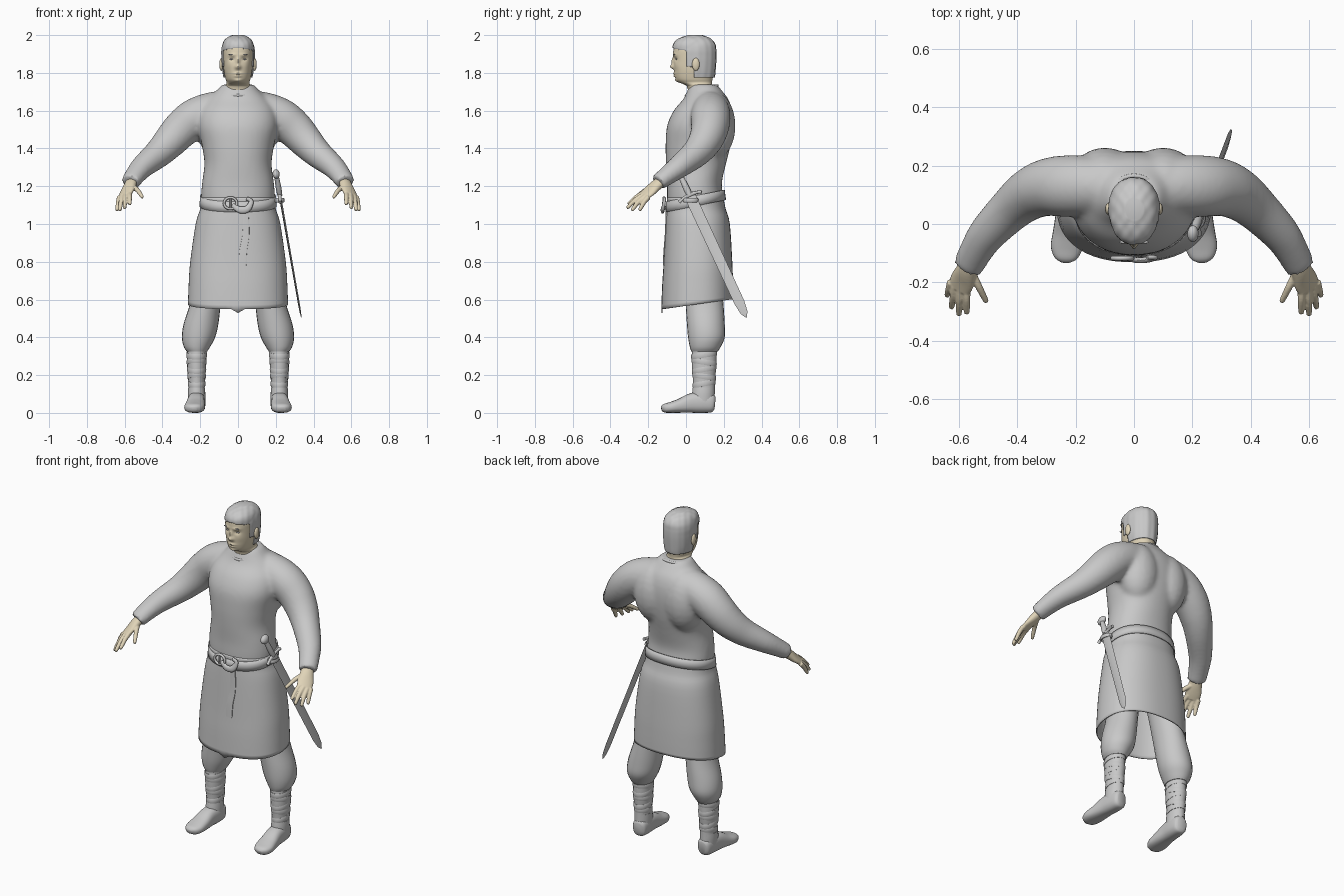
import bpy, bmesh, math
from mathutils import Vector, Matrix

cube = bpy.data.objects.get("Cube")
if cube:
    bpy.data.objects.remove(cube, do_unlink=True)


def material(name, rgb):
    m = bpy.data.materials.new(name)
    m.use_nodes = True
    m.diffuse_color = (*rgb, 1)
    bsdf = m.node_tree.nodes["Principled BSDF"]
    bsdf.inputs["Base Color"].default_value = (*rgb, 1)
    bsdf.inputs["Roughness"].default_value = 0.8
    return m


GREY = material("plain grey", (0.58, 0.58, 0.58))
SKIN = material("pale skin", (0.75, 0.66, 0.48))
X, Y, Z = Vector((1, 0, 0)), Vector((0, 1, 0)), Vector((0, 0, 1))


def refine(rows, steps):
    """Catmull-Rom through rows of (x, y, z, width radius, depth radius)."""
    r = [Vector(q) for q in rows]
    out = []
    for i in range(len(r) - 1):
        a, b, c, d = r[max(i - 1, 0)], r[i], r[i + 1], r[min(i + 2, len(r) - 1)]
        for k in range(steps):
            t = k / steps
            out.append((b * 2 + (c - a) * t + (a * 2 - b * 5 + c * 4 - d) * t**2
                        + (b * 3 - a - c * 3 + d) * t**3) * 0.5)
    return out + [r[-1]]


def loft(bm, rows, n=24, steps=4, e=2.0, up=None, cap=True, flip=1):
    """Skin superellipse rings; level rings unless an up vector is given."""
    rows = refine(rows, steps)
    pts = [Vector((q[0] * flip, q[1], q[2])) for q in rows]
    rings = []
    for i, (p, q) in enumerate(zip(pts, rows)):
        side, top = X, Y
        if up:
            t = (pts[min(i + 1, len(pts) - 1)] - pts[max(i - 1, 0)]).normalized()
            side = t.cross(up).normalized()
            top = side.cross(t)
        ring = []
        for k in range(n):
            c, s = math.cos(math.tau * k / n), math.sin(math.tau * k / n)
            c, s = [math.copysign(abs(w) ** (2 / e), w) for w in (c, s)]
            ring.append(bm.verts.new(p + side * c * max(q[3], 0.001) + top * s * max(q[4], 0.001)))
        rings.append(ring)
    for a, b in zip(rings, rings[1:]):
        for k in range(n):
            bm.faces.new((a[k], a[(k + 1) % n], b[(k + 1) % n], b[k]))
    if cap:
        bm.faces.new(rings[0])
        bm.faces.new(rings[-1])


def body(rows):
    """Turn (z, half width, front y, back y) into loft rows."""
    return [(0, (f + b) / 2, z, w, (b - f) / 2) for z, w, f, b in rows]


def blob(bm, loc, size):
    bmesh.ops.create_uvsphere(bm, u_segments=20, v_segments=12, radius=1,
                              matrix=Matrix.Translation(loc) @ Matrix.Diagonal((*size, 1)))


def ring(bm, centre, u, v, w, h, up=Z):
    pts = [Vector(centre) + u * math.cos(math.tau * k / 32) + v * math.sin(math.tau * k / 32)
           for k in range(34)]
    loft(bm, [(*p, w, h) for p in pts], n=10, steps=1, up=up)


def finish(bm, name, mat, voxel=0, soften=0, mirror=False, shell=0):
    bmesh.ops.recalc_face_normals(bm, faces=bm.faces)
    me = bpy.data.meshes.new(name)
    bm.to_mesh(me)
    bm.free()
    me.materials.append(mat)
    me.shade_smooth()
    me.set_sharp_from_angle(angle=math.radians(50))
    ob = bpy.data.objects.new(name, me)
    bpy.context.scene.collection.objects.link(ob)
    if voxel:
        m = ob.modifiers.new("fuse", "REMESH")
        m.mode, m.voxel_size, m.use_smooth_shade = "VOXEL", voxel, True
    if soften:
        m = ob.modifiers.new("soften", "SMOOTH")
        m.factor, m.iterations = 0.5, soften
    if shell:
        m = ob.modifiers.new("shell", "SOLIDIFY")
        m.thickness, m.offset = shell, -1
    if mirror:
        ob.modifiers.new("mirror", "MIRROR").use_mirror_merge = False
    return ob


# Tunic: torso, shoulder blades and sleeves fused together
bm = bmesh.new()
loft(bm, body([(1.08, .19, -.098, .198), (1.15, .195, -.1, .195), (1.22, .19, -.1, .19),
               (1.32, .178, -.106, .212), (1.42, .192, -.108, .236), (1.52, .212, -.1, .248),
               (1.6, .2, -.065, .244), (1.66, .16, -.015, .225), (1.7, .12, .005, .195),
               (1.738, .085, .02, .165)]), n=40, e=2.2)
for s in (1, -1):
    blob(bm, (s * .1, .15, 1.52), (.12, .113, .18))
    loft(bm, [(.03, .12, 1.625, .08, .085), (.14, .13, 1.6, .1, .098), (.23, .13, 1.56, .106, .104),
              (.3, .125, 1.502, .099, .1), (.36, .1, 1.437, .089, .09), (.42, .052, 1.375, .077, .077),
              (.5, -.03, 1.308, .066, .062), (.54, -.09, 1.263, .058, .052),
              (.57, -.148, 1.22, .053, .044)], up=Z, flip=s)
finish(bm, "tunic_top", GREY, voxel=.011, soften=10)

# Collar, sloping down to the front
bm = bmesh.new()
ring(bm, (0, .083, 1.706), X * .084, Vector((0, .082, .026)), .008, .008)
finish(bm, "collar", GREY)

# Skirt of the tunic, open below with a sloping hem
bm = bmesh.new()
loft(bm, body([(1.14, .194, -.1, .198), (1.08, .2, -.103, .21), (1, .224, -.108, .232),
               (.8, .253, -.118, .245), (.68, .261, -.126, .249), (.57, .265, -.131, .25)]),
     n=64, e=2.3, cap=False)
for v in bm.verts:
    if v.co.z < .7:
        v.co.z += .14 * (v.co.y - .02) * (.7 - v.co.z) / .13
    if v.co.z < .56 and v.co.y < 0 and abs(v.co.x) < .01:
        v.co.z -= .02
finish(bm, "tunic_skirt", GREY, shell=.006)

# Belt, higher at the back
bm = bmesh.new()
loft(bm, body([(1.085, .205, -.109, .212), (1.14, .2, -.106, .205)]), n=64, steps=2, e=2.2, cap=False)
for v in bm.verts:
    v.co.z += .2 * v.co.y
finish(bm, "belt", GREY, shell=.006)

# Buckle, knot and hanging strap
bm = bmesh.new()
ring(bm, (-.04, -.117, 1.11), X * .034, Z * .03, .007, .008, Y)
loft(bm, [(-.04, -.12, 1.135, .005, .005), (-.04, -.122, 1.085, .005, .005)], n=8, up=Y)
finish(bm, "belt_buckle", GREY)
bm = bmesh.new()
loft(bm, [(-.03, -.116, 1.1, .012, .008), (.01, -.124, 1.075, .018, .01), (.05, -.122, 1.08, .018, .01),
          (.07, -.115, 1.12, .012, .008), (.045, -.114, 1.135, .01, .008)], up=Y, n=12)
finish(bm, "belt_knot", GREY)
bm = bmesh.new()
loft(bm, [(.04, -.103, 1.08, .014, .004), (.042, -.109, .95, .018, .003),
          (.028, -.116, .86, .02, .003), (.024, -.12, .78, .02, .003)], n=16, e=6)
finish(bm, "belt_strap", GREY)

# Trousers, gathered below the knee
bm = bmesh.new()
loft(bm, [(.11, .085, .85, .08, .09), (.15, .09, .7, .082, .098), (.172, .098, .58, .082, .1),
          (.196, .105, .47, .092, .1), (.209, .108, .4, .088, .097), (.217, .102, .35, .07, .082),
          (.217, .098, .325, .054, .07)])
finish(bm, "trousers", GREY, mirror=True)

# Calves with wrapped bands
bm = bmesh.new()
loft(bm, [(.217, .097, .34, .05, .064), (.219, .096, .25, .05, .065), (.219, .095, .17, .044, .058),
          (.219, .096, .1, .042, .057)])
finish(bm, "calf", GREY, mirror=True)
bm = bmesh.new()
for i in range(5):
    r = .044 + .002 * i
    ring(bm, (.219, .096, .155 + .038 * i), X * r, Vector((0, r + .014, .01 * (-1) ** i)), .003, .015)
finish(bm, "calf_wrap", GREY, mirror=True)

# Shoes
bm = bmesh.new()
loft(bm, [(.215, .152, .052, .026, .034), (.216, .138, .053, .04, .05), (.218, .09, .055, .046, .055),
          (.222, .03, .052, .047, .052), (.226, -.03, .038, .052, .038), (.231, -.08, .029, .054, .029),
          (.234, -.115, .024, .04, .023), (.235, -.13, .02, .016, .012)], up=Z, e=2.5)
loft(bm, [(.218, .09, .05, .045, .06), (.219, .092, .1, .046, .06), (.219, .094, .135, .044, .058)])
for v in bm.verts:
    v.co.z = max(v.co.z, 0)
finish(bm, "shoe", GREY, mirror=True)

# Hands: palm, four fingers and thumb, outer edge turned down
bm = bmesh.new()
loft(bm, [(.555, -.115, 1.24, .03, .026), (.573, -.16, 1.203, .038, .026),
          (.588, -.195, 1.172, .045, .02), (.6, -.222, 1.15, .042, .015)], up=Vector((.4, -.1, 1)))
FINGERS = [((.627, -.198, 1.143), (.64, -.244, 1.076)), ((.614, -.215, 1.145), (.625, -.284, 1.076)),
           ((.596, -.222, 1.155), (.6, -.308, 1.088)), ((.574, -.218, 1.165), (.573, -.302, 1.108)),
           ((.557, -.165, 1.198), (.508, -.262, 1.145))]
for base, tip in FINGERS:
    a, b = Vector(base), Vector(tip)
    mid = a.lerp(b, .5) + Z * .008
    loft(bm, [(*a, .014, .014), (*mid, .0125, .0125), (*b, .0095, .0095),
              (*(b + (b - a) * .05), .004, .004)], n=12, up=Z)
finish(bm, "hand", SKIN, voxel=.004, soften=1, mirror=True)

# Head and neck: features pushed out of the face, then ears
HEAD = body([(1.63, .085, .02, .16), (1.72, .07, .008, .14), (1.738, .064, -.01, .138),
             (1.75, .06, -.036, .138), (1.765, .065, -.052, .14), (1.79, .071, -.06, .145),
             (1.82, .076, -.063, .148), (1.86, .079, -.065, .151), (1.89, .08, -.067, .152),
             (1.92, .08, -.067, .151), (1.95, .074, -.06, .146), (1.975, .058, -.032, .124),
             (1.991, .03, .015, .085)])
bm = bmesh.new()
loft(bm, HEAD, n=120, steps=6, e=2.2)
FEATURES = {"nose_tip": (0, 1.832, .015, .012, -.02), "nose_bridge": (0, 1.86, .009, .02, -.012),
            "upper_lip": (0, 1.797, .022, .005, -.008), "lower_lip": (0, 1.783, .018, .005, -.008),
            "chin": (0, 1.758, .02, .01, -.009), "brow": (.03, 1.896, .022, .008, -.005),
            "socket": (.033, 1.873, .015, .01, .008), "cheek": (.046, 1.84, .018, .02, -.003)}
for v in bm.verts:
    if v.co.y < 0:
        v.co.y += sum(d * math.exp(-((abs(v.co.x) - x) / w) ** 2 - ((v.co.z - z) / h) ** 2)
                      for x, z, w, h, d in FEATURES.values())
for s in (1, -1):
    blob(bm, (s * .088, .052, 1.845), (.011, .02, .034))
finish(bm, "head", SKIN)

# Eyebrows and eyes as thin inlays
bm = bmesh.new()
blob(bm, (.033, -.062, 1.898), (.018, .005, .003))
blob(bm, (.033, -.051, 1.873), (.011, .004, .004))
finish(bm, "brow_and_eye", GREY, mirror=True)

# Short hair: an enlarged scalp, thin at its edges, with face, jaw and neck opened
bm = bmesh.new()
loft(bm, HEAD, n=96, steps=6, e=2.2)
bmesh.ops.recalc_face_normals(bm, faces=bm.faces)
bm.normal_update()
for v, d in [(v, v.normal.copy()) for v in bm.verts]:
    depth = min(1, max(0, (v.co.y + .01) / .07, (v.co.z - 1.92) / .04))
    v.co += d * (.003 + .006 * depth + .0012 * math.sin(v.co.x * 170) * math.sin(v.co.y * 120))
bare = []
for f in bm.faces:
    c = f.calc_center_median()
    hairline = .005 if c.z > 1.83 else .04
    if c.z < 1.775 or (c.y < hairline and c.z < 1.93 - 2 * abs(c.x) ** 2):
        bare.append(f)
bmesh.ops.delete(bm, geom=bare, context="FACES")
finish(bm, "hair", GREY, shell=.006)

# Sword hung at the left hip, tilted back and outwards
guard_at, tip_at = Vector((.222, .02, 1.15)), Vector((.335, .32, .505))
axis = (guard_at - tip_at).normalized()
normal = Vector((0, .9, .4)).cross(axis).normalized()
width = axis.cross(normal)
pose = Matrix.Translation(guard_at) @ Matrix((width, normal, axis)).transposed().to_4x4()
length = (guard_at - tip_at).length

bm = bmesh.new()
loft(bm, [(0, 0, 0, .03, .006), (0, 0, -.88 * length, .027, .005), (0, 0, -.96 * length, .019, .004),
          (0, 0, -length, .003, .001)], n=4, steps=1)
finish(bm, "sword_blade", GREY).matrix_world = pose
bm = bmesh.new()
loft(bm, [(-.066, 0, -.008, .009, .01), (-.04, 0, 0, .008, .008), (0, 0, .004, .01, .012),
          (.04, 0, 0, .008, .008), (.066, 0, -.008, .009, .01)], n=12, up=Z)
finish(bm, "sword_guard", GREY).matrix_world = pose
bm = bmesh.new()
loft(bm, [(0, 0, 0, .015, .013), (0, 0, .05, .017, .015), (0, 0, .11, .013, .012)], n=12)
blob(bm, (0, 0, .128), (.03, .019, .024))
finish(bm, "sword_grip_and_pommel", GREY).matrix_world = pose

# Loop holding the sword to the belt
bm = bmesh.new()
ring(bm, (.22, .025, 1.125), X * .022, Y * .036, .005, .012)
finish(bm, "sword_loop", GREY)
